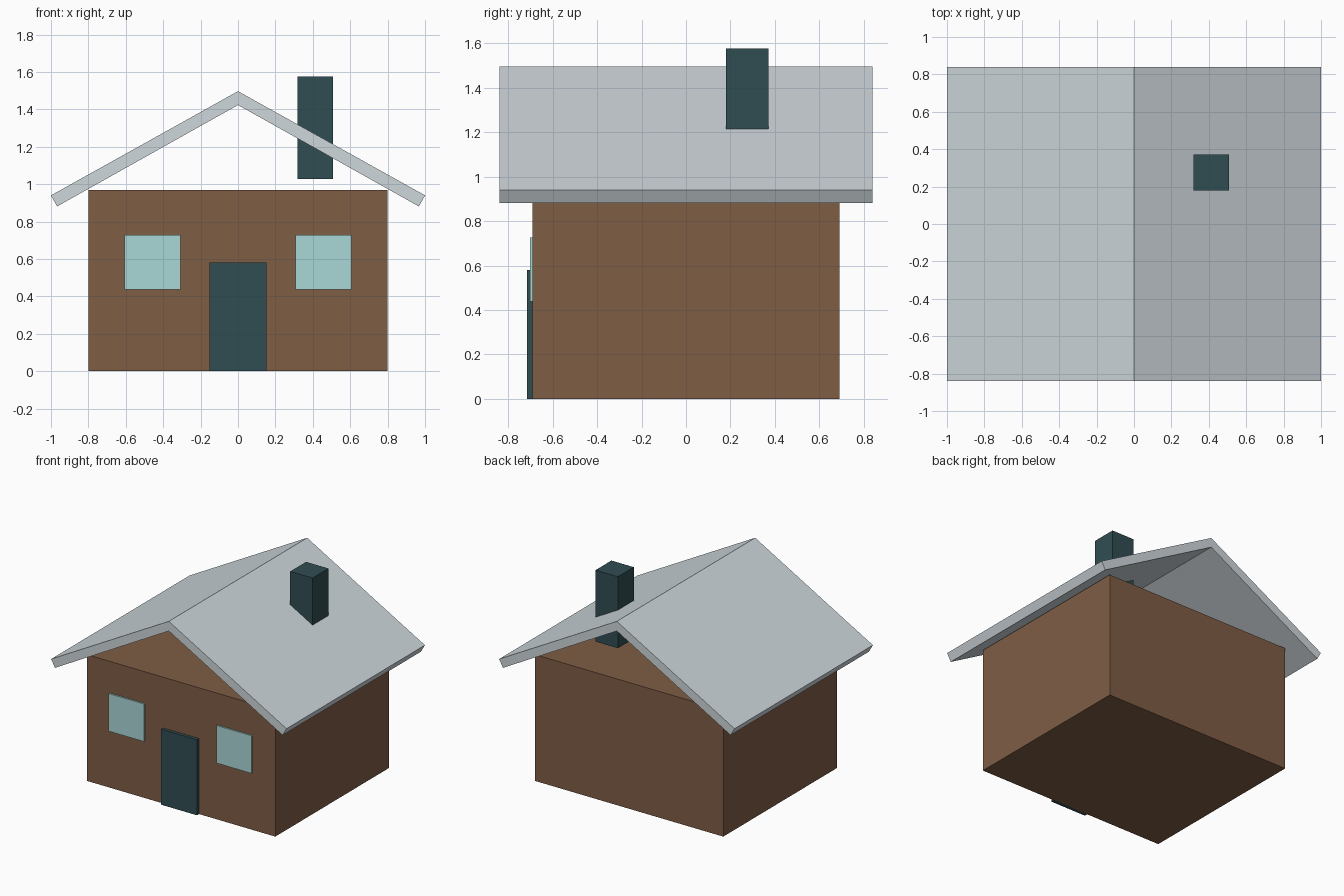
import bpy, bmesh

if "Cube" in bpy.data.objects:
    bpy.data.objects.remove(bpy.data.objects["Cube"])


def material(name, rgb):
    m = bpy.data.materials.new(name)
    m.diffuse_color = (*rgb, 1)
    m.use_nodes = True
    m.node_tree.nodes["Principled BSDF"].inputs["Base Color"].default_value = m.diffuse_color
    return m


BROWN = material("brown", (0.21, 0.11, 0.06))
DARK = material("dark_teal", (0.03, 0.075, 0.085))
GLASS = material("pale_teal", (0.40, 0.68, 0.68))
ROOF = material("pale_grey", (0.62, 0.68, 0.71))


def prism(name, profile, y0, y1, mat):
    """Extrude an (x, z) outline from y0 to y1."""
    bm = bmesh.new()
    face = bm.faces.new([bm.verts.new((x, y0, z)) for x, z in profile])
    ext = bmesh.ops.extrude_face_region(bm, geom=[face])
    moved = [v for v in ext["geom"] if isinstance(v, bmesh.types.BMVert)]
    bmesh.ops.translate(bm, verts=moved, vec=(0, y1 - y0, 0))
    bmesh.ops.recalc_face_normals(bm, faces=bm.faces)
    mesh = bpy.data.meshes.new(name)
    bm.to_mesh(mesh)
    bm.free()
    mesh.materials.append(mat)
    obj = bpy.data.objects.new(name, mesh)
    bpy.context.collection.objects.link(obj)
    return obj


def box(name, x0, x1, y0, y1, z0, z1, mat):
    return prism(name, [(x0, z0), (x1, z0), (x1, z1), (x0, z1)], y0, y1, mat)


# House body: closed box, open gable space above it
box("walls", -0.8, 0.8, -0.69, 0.69, 0, 0.97, BROWN)

# Two mitred roof slabs meeting at the ridge
for side, s in (("left", -1), ("right", 1)):
    slab = [(0, 1.497), (s * 1.0, 0.94), (s * 0.967, 0.881), (0, 1.423)]
    prism("roof_" + side, slab, -0.84, 0.84, ROOF)

# Chimney passing through the right slope
box("chimney", 0.318, 0.508, 0.18, 0.372, 1.027, 1.576, DARK)

# Door and windows on the front wall
box("door", -0.152, 0.152, -0.715, -0.685, 0, 0.58, DARK)
for side, x in (("left", -0.457), ("right", 0.457)):
    box("window_" + side, x - 0.15, x + 0.15, -0.702, -0.685, 0.438, 0.727, GLASS)
